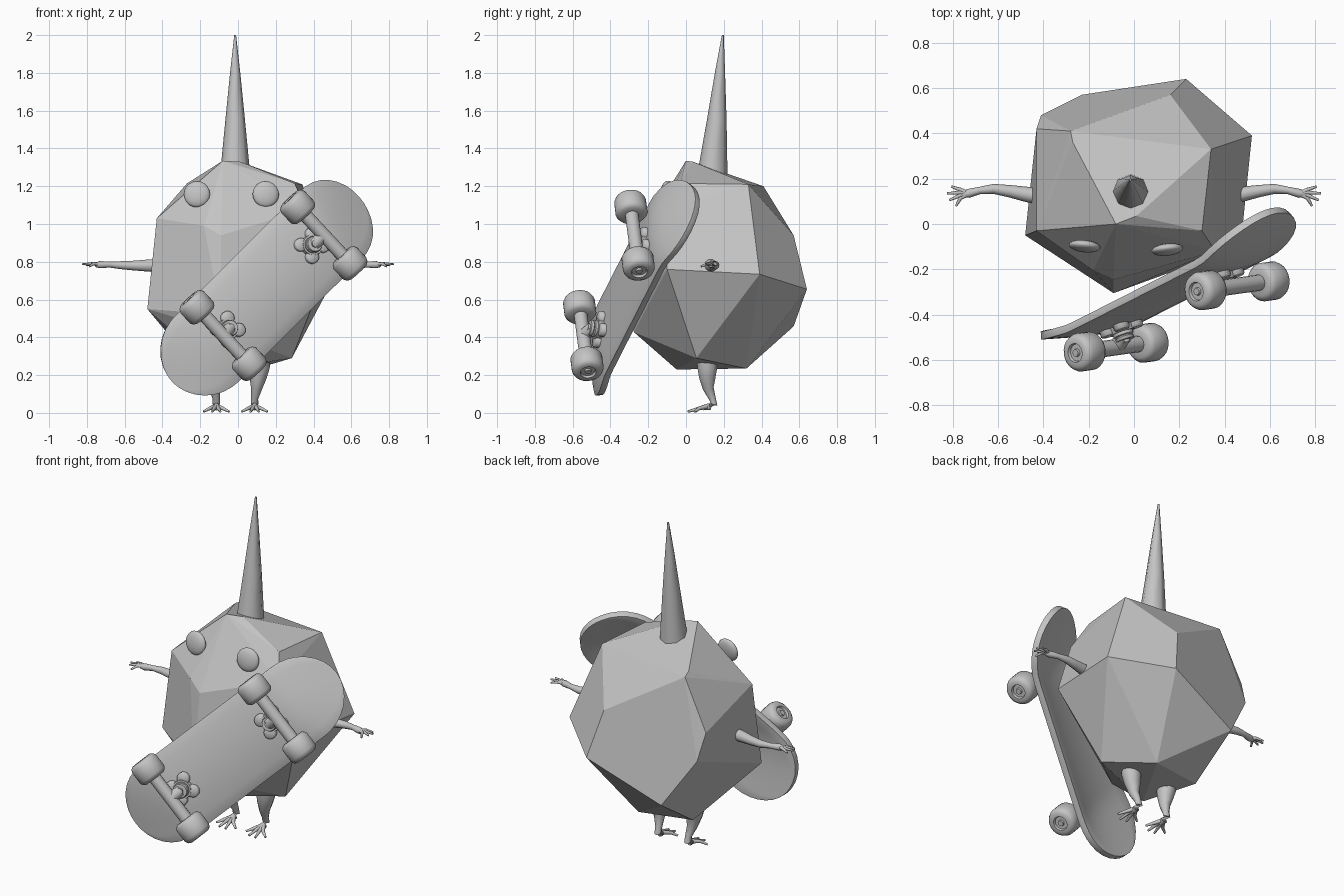
import bpy, bmesh, math
from mathutils import Vector, Matrix

if "Cube" in bpy.data.objects:
    bpy.data.objects.remove(bpy.data.objects["Cube"])

grey = bpy.data.materials.new("plain grey")
grey.diffuse_color = (0.55, 0.55, 0.55, 1)
grey.use_nodes = True
grey.node_tree.nodes["Principled BSDF"].inputs["Base Color"].default_value = grey.diffuse_color


def finish(name, bm, smooth=True, matrix=None):
    bmesh.ops.recalc_face_normals(bm, faces=bm.faces)
    me = bpy.data.meshes.new(name)
    bm.to_mesh(me)
    bm.free()
    me.materials.append(grey)
    ob = bpy.data.objects.new(name, me)
    bpy.context.collection.objects.link(ob)
    if matrix:
        ob.matrix_world = matrix
    bpy.ops.object.select_all(action='DESELECT')
    ob.select_set(True)
    bpy.context.view_layer.objects.active = ob
    if smooth:
        bpy.ops.object.shade_smooth_by_angle(angle=math.radians(50))
    return ob


def tube(name, pts, radii, sides=10, matrix=None, axis=None):
    """Rings of changing radius along a path, or turned about a fixed axis."""
    bm = bmesh.new()
    pts = [Vector(p) for p in pts]
    rings = []
    for i, (p, r) in enumerate(zip(pts, radii)):
        t = Vector(axis) if axis else pts[min(i + 1, len(pts) - 1)] - pts[max(i - 1, 0)]
        t.normalize()
        ref = Vector((0, 0, 1)) if abs(t.z) < 0.8 else Vector((0, 1, 0))
        u = t.cross(ref).normalized()
        v = t.cross(u)
        rings.append([bm.verts.new(p + r * (u * math.cos(a) + v * math.sin(a)))
                      for a in (2 * math.pi * k / sides for k in range(sides))])
    for a, b in zip(rings, rings[1:]):
        for k in range(sides):
            n = (k + 1) % sides
            bm.faces.new((a[k], a[n], b[n], b[k]))
    bm.faces.new(rings[0])
    bm.faces.new(rings[-1])
    return finish(name, bm, True, matrix)


# Faceted boulder body
corners = [
    (-.08, .0, 1.335), (.01, .035, 1.33), (.30, -.03, 1.215), (.36, -.12, 1.08), (.34, .33, 1.21),
    (-.28, .41, 1.20), (-.27, .36, 1.215), (-.43, -.03, 1.03), (-.18, -.205, .99), (-.09, -.245, .94),
    (.16, .57, .94), (.23, .64, .655), (.52, .39, .734), (.47, -.10, .76), (-.43, .42, .90),
    (-.41, .48, .74), (-.23, .57, .458), (-.48, -.05, .55), (-.09, -.305, .52), (-.07, -.275, .427),
    (.285, .055, .29), (.10, .32, .235), (-.23, .26, .25), (-.11, -.05, .23)]
bm = bmesh.new()
for c in corners:
    bm.verts.new(c)
hull = bmesh.ops.convex_hull(bm, input=bm.verts[:])
bmesh.ops.delete(bm, geom=[v for v in hull["geom_interior"] if isinstance(v, bmesh.types.BMVert)],
                 context='VERTS')
bmesh.ops.dissolve_limit(bm, angle_limit=math.radians(5), verts=bm.verts[:], edges=bm.edges[:])
finish("body", bm, smooth=False)

# Horn
tube("horn", [(-.015, .14, 1.26), (-.015, .163, 1.55), (-.015, .18, 1.8), (-.015, .195, 2.0)],
     [.08, .052, .027, .005], 8)

# Lens-shaped eyes
for name, pos, nrm in (("left_eye", (-.218, -.098, 1.158), (-.1, -.95, .15)),
                       ("right_eye", (.147, -.113, 1.158), (.1, -.95, .15))):
    bm = bmesh.new()
    bmesh.ops.create_uvsphere(bm, u_segments=20, v_segments=12, radius=.07)
    bmesh.ops.scale(bm, vec=(1, 1, .36), verts=bm.verts[:])
    rot = Vector(nrm).to_track_quat('Z', 'Y').to_matrix().to_4x4()
    finish(name, bm, True, Matrix.Translation(pos) @ rot)

# Thin arms and hands with spread fingers
for side, s in (("left", -1), ("right", 1)):
    tube(side + "_arm", [(s * x, y, z) for x, y, z in
         ((.40, .12, .78), (.47, .13, .78), (.55, .145, .78), (.62, .155, .782),
          (.68, .148, .785), (.73, .135, .785), (.755, .13, .783))],
         [.038, .034, .027, .022, .016, .02, .012])
    for i, tip in enumerate(((.785, .08, .775), (.815, .105, .787), (.825, .135, .787), (.805, .165, .782))):
        mid = (.765, .115 + .012 * i, .79)
        tube(f"{side}_finger_{i}", [(s * .73, .133, .785), (s * mid[0], mid[1], mid[2]),
             (s * tip[0], tip[1], tip[2])], [.011, .009, .005], 8)

# Legs and clawed feet
for side, s, cx in (("left", -1, -.115), ("right", 1, .088)):
    tube(side + "_leg", [(cx + s * .025, .11, .32), (cx + s * .025, .113, .24), (cx + s * .018, .113, .19),
         (cx + s * .01, .118, .13), (cx, .14, .075), (cx, .148, .045), (cx, .125, .033), (cx, .09, .027)],
         [.058, .055, .046, .03, .019, .02, .02, .014])
    for i, (dx, ty) in enumerate(((-.068, .05), (-.022, .012), (.022, .01), (.068, .045))):
        tube(f"{side}_toe_{i}", [(cx, .12, .036), (cx + dx * .5, .07, .024), (cx + dx, ty, .007)],
             [.014, .010, .006], 8)

# Skateboard frame: local x across, y along, z towards the wheels
along = Vector((.666, .338, .663)).normalized()
across = Vector((.675, .095, -.73))
across = (across - along * across.dot(along)).normalized()
out = across.cross(along)
axle = .09
centre = Vector((.188, -.408, .675)) - out * axle
board = Matrix((across, along, out)).transposed().to_4x4()
board.translation = centre

# Deck: rounded ends, raised nose and tail, slight concave
half, r, cols, shift = .5, .24, 8, .02
ends = [half + r * math.sin(math.radians(a)) for a in (8, 20, 32, 44, 56, 68, 78, 85, 89)]
stations = [-e for e in reversed(ends)] + [half * k / 10 for k in range(-10, 11)] + ends
bm = bmesh.new()
rows = []
for y in stations:
    over = max(0, abs(y) - half)
    w = math.sqrt(max(r * r - over * over, 0))
    t = max(0, abs(y) - .42) / .32
    kick = .135 if y > 0 else .095
    row = []
    for k in range(cols + 1):
        x = w * (2 * k / cols - 1)
        z = -kick * t ** 1.3 - .03 * (x / r) ** 2 * (1 - t)
        row.append(bm.verts.new((x, y + shift, z)))
    rows.append(row)
for a, b in zip(rows, rows[1:]):
    for k in range(cols):
        bm.faces.new((a[k], a[k + 1], b[k + 1], b[k]))
deck = finish("deck", bm, True, board)
sol = deck.modifiers.new("thickness", 'SOLIDIFY')
sol.thickness, sol.offset = .035, 0
bev = deck.modifiers.new("rim", 'BEVEL')
bev.width, bev.segments, bev.limit_method, bev.angle_limit = .008, 2, 'ANGLE', math.radians(50)

# Trucks and wheels
wheel = ((.142, .03), (.142, .062), (.150, .075), (.165, .085), (.24, .085), (.258, .077),
         (.268, .062), (.268, .042), (.255, .038), (.255, .018), (.266, .016))
for end, e in (("lower", -1), ("upper", 1)):
    y, z, base = e * .4, axle, e * .335
    tube(end + "_axle", [(-.25, y, z), (.25, y, z)], [.036, .036], 14, board)
    for side, s in (("left", -1), ("right", 1)):
        tube(f"{end}_{side}_wheel", [(s * x, y, z) for x, _ in wheel], [q for _, q in wheel],
             24, board, (1, 0, 0))
    # four-lobed base plate
    for i in range(4):
        a = math.radians(45 + 90 * i)
        px, py = .062 * math.cos(a), base + .062 * math.sin(a)
        tube(f"{end}_plate_lobe_{i}", [(px, py, .0), (px, py, .036), (px, py, .042)],
             [.036, .036, .03], 14, board)
    tube(end + "_plate", [(0, base, .0), (0, base, .045)], [.06, .055], 16, board)
    # bushing, kingpin and hanger
    tube(end + "_bushing", [(0, base, h) for h in (.04, .058, .062, .068, .08)],
         [.046, .046, .038, .044, .04], 16, board, (0, 0, 1))
    tube(end + "_kingpin", [(0, base, .07), (0, base, .092)], [.022, .02], 8, board)
    tube(end + "_hanger", [(0, base, .062), (0, y, z)], [.034, .034], 12, board)
